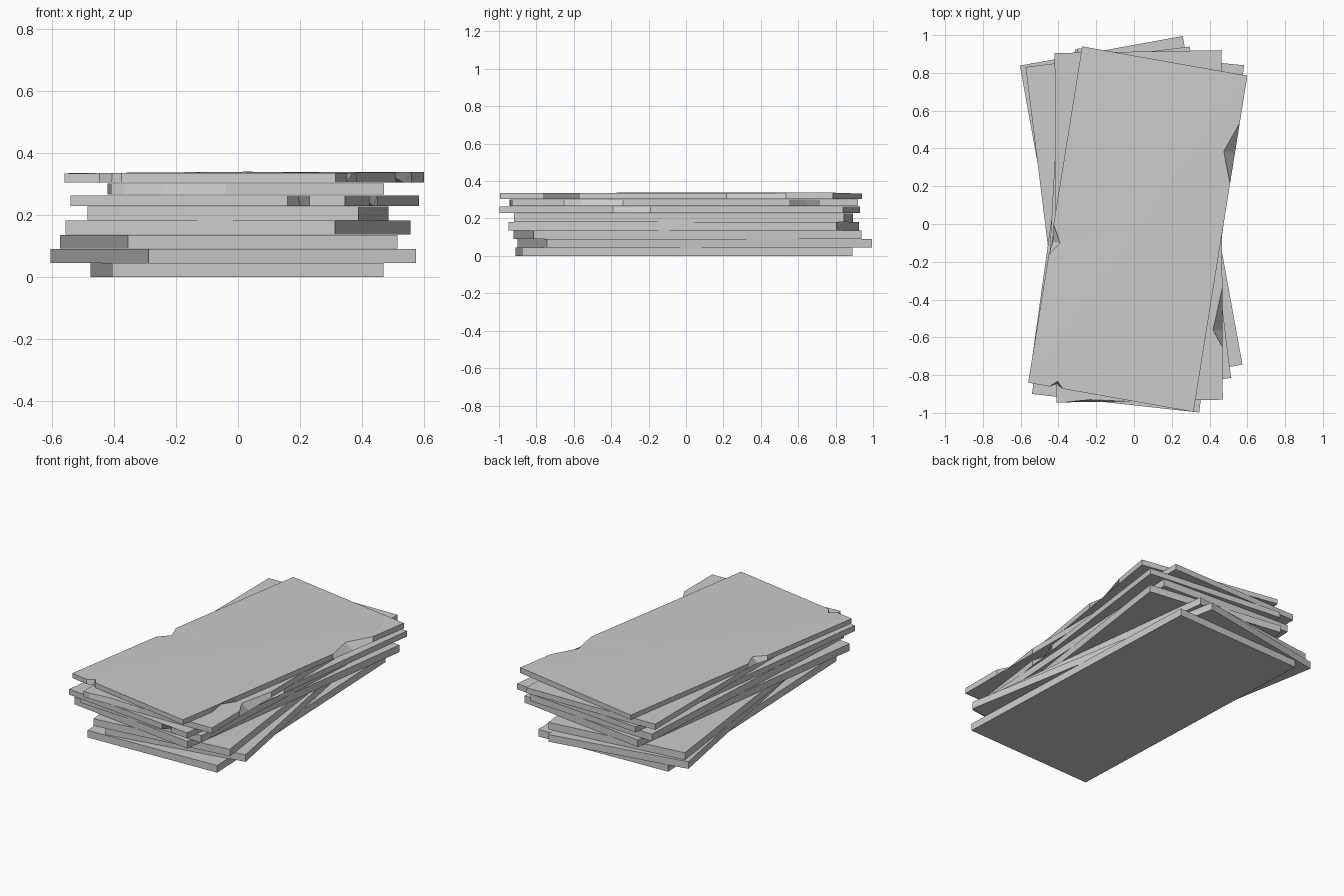
import bpy, bmesh, math
from mathutils import Vector

if "Cube" in bpy.data.objects:
    bpy.data.objects.remove(bpy.data.objects["Cube"])


def slab(name, corners, z0, z1, chips=(), tops=None, crown=None):
    """Slab from corners FL, FR, BR, BL. Chip = (edge, t0, tmid, t1, top depth, bottom depth)."""
    tops = tops or [z1] * 4
    pts = [Vector(c) for c in corners]
    centre = sum(pts, Vector((0, 0))) / 4
    ring = []                                    # (top point, bottom point)
    for i in range(4):
        j = (i + 1) % 4
        a, b = pts[i], pts[j]
        d = (b - a).normalized()
        inward = Vector((-d.y, d.x))
        ring.append((a.to_3d() + Vector((0, 0, tops[i])), a.to_3d() + Vector((0, 0, z0))))
        for e, t0, tm, t1, dt, db in sorted(chips):
            if e != i:
                continue
            for t, k in ((t0, 0), (tm, 1), (t1, 0)):
                p = a.lerp(b, t)
                zt = tops[i] + (tops[j] - tops[i]) * t
                top, bot = p + inward * dt * k, p + inward * db * k
                ring.append((Vector((top.x, top.y, zt)), Vector((bot.x, bot.y, z0))))
    bm = bmesh.new()
    tv = [bm.verts.new(t) for t, _ in ring]
    bv = [bm.verts.new(b) for _, b in ring]
    n = len(ring)
    for i in range(n):
        j = (i + 1) % n
        bm.faces.new((bv[i], bv[j], tv[j], tv[i]))
    bm.faces.new(bv[::-1])
    if crown:                                    # slightly uneven top
        c = bm.verts.new((centre.x, centre.y, crown))
        for i in range(n):
            bm.faces.new((tv[i], tv[(i + 1) % n], c))
    else:
        bm.faces.new(tv)
    bmesh.ops.recalc_face_normals(bm, faces=bm.faces[:])
    me = bpy.data.meshes.new(name)
    bm.to_mesh(me)
    bm.free()
    ob = bpy.data.objects.new(name, me)
    bpy.context.collection.objects.link(ob)
    return ob


def turned(cx, cy, deg, w=0.876, l=1.768):
    a = math.radians(deg)
    c, s = math.cos(a), math.sin(a)
    return [(cx + x * c - y * s, cy + x * s + y * c)
            for x, y in ((-w/2, -l/2), (w/2, -l/2), (w/2, l/2), (-w/2, l/2))]


# intact lower slabs, each turned a little
lower = [(-0.003, -0.01, 2.25), (-0.015, 0.047, 10.3), (-0.03, 0.008, 7.1),
         (0, -0.012, -7.9), (0, -0.013, -3.15)]
for i, (x, y, r) in enumerate(lower):
    z = i * 0.0455
    slab(f"lower_slab_{i + 1}", turned(x, y, r), z, z + 0.0445)

# worn upper slabs with chipped edges
slab("worn_slab_1", [(-0.54, -0.9), (0.345, -0.998), (0.583, 0.84), (-0.3, 0.93)],
     0.228, 0.263,
     [(0, 0.79, 0.83, 0.87, 0.0, 0.05), (1, 0.33, 0.39, 0.44, 0.05, 0.0)])
slab("worn_slab_2", [(-0.41, -0.945), (0.47, -0.93), (0.462, 0.92), (-0.42, 0.905)],
     0.266, 0.301,
     [(0, 0.05, 0.2, 0.42, 0.012, 0.0), (1, 0.15, 0.2, 0.32, 0.05, 0.0),
      (1, 0.8, 0.85, 0.89, 0.0, 0.04)])
slab("top_slab", [(-0.56, -0.84), (0.315, -0.995), (0.60, 0.785), (-0.275, 0.94)],
     0.304, 0.335,
     [(0, 0.13, 0.17, 0.21, 0.035, 0.02), (1, 0.13, 0.19, 0.24, 0.0, 0.04),
      (1, 0.68, 0.77, 0.86, 0.06, 0.0), (3, 0.53, 0.58, 0.62, 0.05, 0.01)],
     tops=[0.334, 0.335, 0.338, 0.333], crown=0.339)
